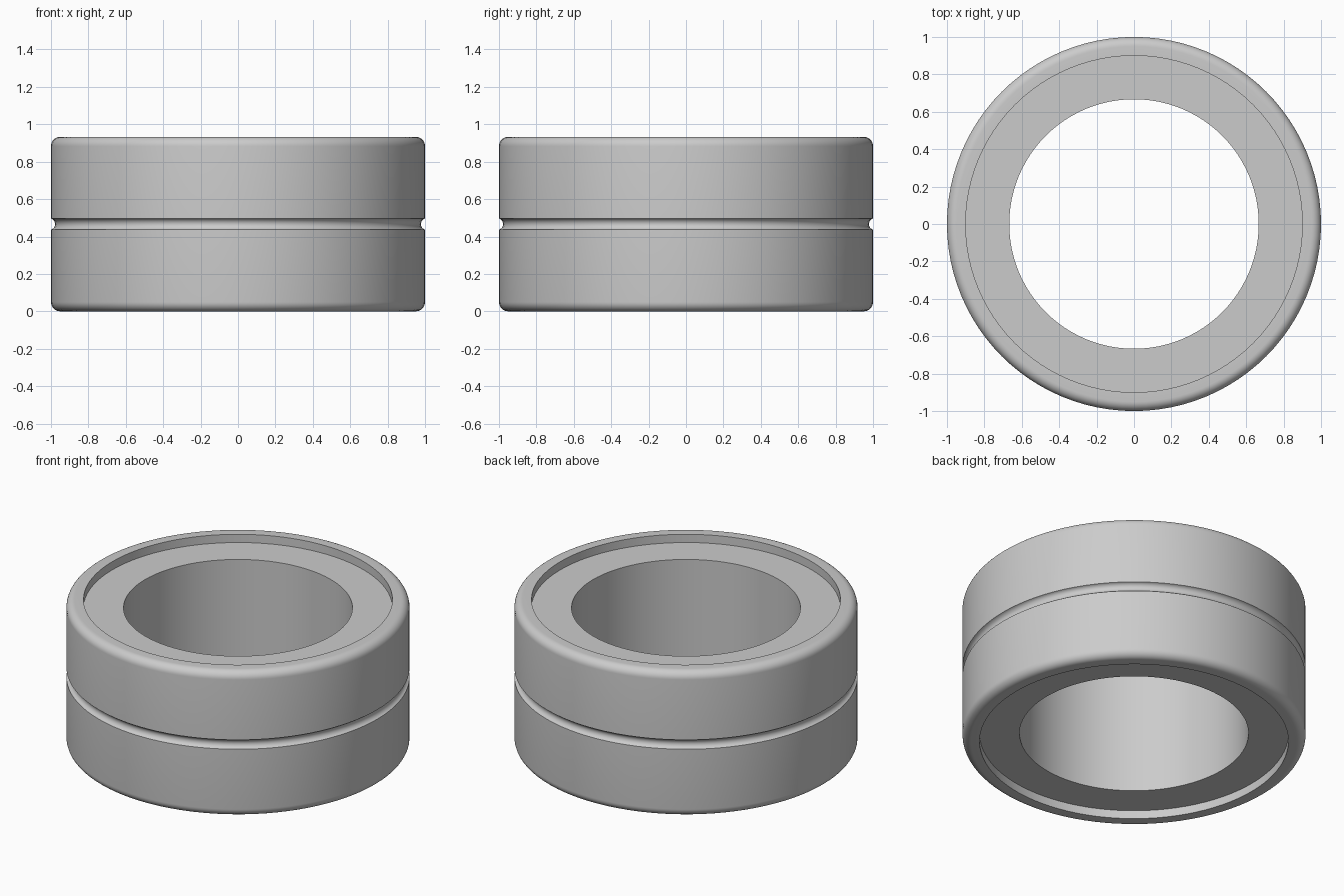
import bpy, bmesh, math

cube = bpy.data.objects.get("Cube")
if cube:
    bpy.data.objects.remove(cube, do_unlink=True)

SEGMENTS = 96
HEIGHT, OUTER, BORE = 0.933, 1.0, 0.667
RECESS_R, RECESS_D = 0.9, 0.053
FILLET = 0.05
GROOVE_HALF, GROOVE_DEPTH = 0.03, 0.022
MID = HEIGHT / 2


def arc(cx, cz, radius, start, end, steps):
    """Points (radius, height) along an arc, angles in degrees."""
    angles = [math.radians(start + (end - start) * i / steps) for i in range(steps + 1)]
    return [(cx + radius * math.cos(a), cz + radius * math.sin(a)) for a in angles]


# Lower half of the section, from the bore to the groove floor
lower = [(BORE, RECESS_D), (RECESS_R, RECESS_D), (RECESS_R, 0)]
lower += arc(OUTER - FILLET, FILLET, FILLET, -90, 0, 8)
groove_r = (GROOVE_HALF ** 2 + GROOVE_DEPTH ** 2) / (2 * GROOVE_DEPTH)
groove_x = OUTER - GROOVE_DEPTH + groove_r
sweep = math.degrees(math.asin(GROOVE_HALF / groove_r))
lower += arc(groove_x, MID, groove_r, 180 + sweep, 180, 6)

# Mirror it for the upper half, then close the loop
upper = [(r, HEIGHT - z) for r, z in reversed(lower[:-1])]
profile = lower + upper

# Revolve the section into a ring
bm = bmesh.new()
verts = [bm.verts.new((r, 0, z)) for r, z in profile]
edges = [bm.edges.new((verts[i - 1], v)) for i, v in enumerate(verts)]
bmesh.ops.spin(bm, geom=verts + edges, cent=(0, 0, 0), axis=(0, 0, 1),
               angle=math.tau, steps=SEGMENTS, use_merge=False)
bmesh.ops.remove_doubles(bm, verts=bm.verts, dist=0.0001)
bmesh.ops.recalc_face_normals(bm, faces=bm.faces)
mesh = bpy.data.meshes.new("grooved_ring")
bm.to_mesh(mesh)
bm.free()

ring = bpy.data.objects.new("grooved_ring", mesh)
bpy.context.collection.objects.link(ring)

# Plain grey material
grey = bpy.data.materials.new("light grey")
grey.use_nodes = True
colour = (0.6, 0.6, 0.6, 1)
grey.diffuse_color = colour
grey.node_tree.nodes["Principled BSDF"].inputs["Base Color"].default_value = colour
mesh.materials.append(grey)

bpy.ops.object.select_all(action="DESELECT")
ring.select_set(True)
bpy.context.view_layer.objects.active = ring
bpy.ops.object.shade_smooth_by_angle(angle=math.radians(30))
